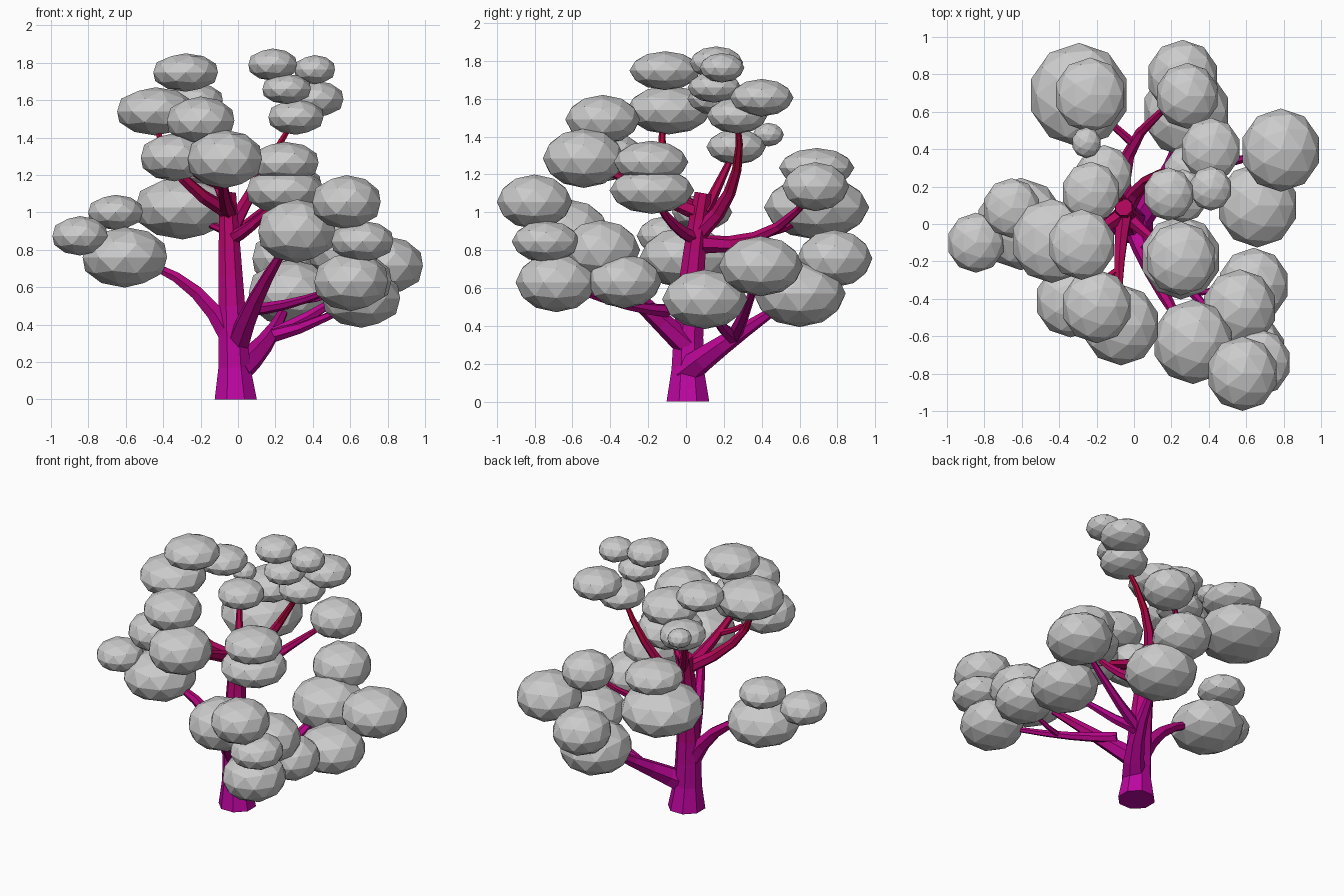
import bpy, bmesh, math
from mathutils import Vector

if "Cube" in bpy.data.objects:
    bpy.data.objects.remove(bpy.data.objects["Cube"])

# Bark colours, fading from magenta at the base to crimson at the top
BANDS = 10
bark = []
for i in range(BANDS):
    t = i / (BANDS - 1)
    m = bpy.data.materials.new("bark_%d" % i)
    m.diffuse_color = (0.52 - 0.1 * t, 0.002, 0.36 - 0.32 * t, 1)
    m.use_nodes = True
    m.node_tree.nodes["Principled BSDF"].inputs["Base Color"].default_value = m.diffuse_color
    bark.append(m)


def finish(bm, name):
    me = bpy.data.meshes.new(name)
    bm.to_mesh(me)
    bm.free()
    ob = bpy.data.objects.new(name, me)
    bpy.context.collection.objects.link(ob)
    return ob


def bend(a, c, b, t):
    """Point on the quadratic curve from a to b pulled towards c."""
    return a * (1 - t) ** 2 + c * (2 * t * (1 - t)) + b * t * t


def limb(name, start, pull, end, r0, r1, steps=5, sides=6, flare=0):
    """Tapered faceted limb along a bent path, optionally flared at its foot."""
    bm = bmesh.new()
    a, c, b = Vector(start), Vector(pull), Vector(end)
    rings = []
    for i in range(steps + 1):
        t = i / steps
        p = bend(a, c, b, t)
        tangent = (c - a) * (1 - t) + (b - c) * t
        if i == 0 and a.z == 0:
            tangent = Vector((0, 0, 1))
        q = Vector((0, 0, 1)).rotation_difference(tangent)
        r = r0 + (r1 - r0) * t + (flare if i == 0 else 0)
        rings.append([bm.verts.new(p + q @ Vector((r * math.cos(w), r * math.sin(w), 0)))
                      for w in (math.tau * (k + 0.5) / sides for k in range(sides))])
    for lo, hi in zip(rings, rings[1:]):
        for k in range(sides):
            j = (k + 1) % sides
            bm.faces.new((lo[k], lo[j], hi[j], hi[k]))
    bm.faces.new(rings[0][::-1])
    bm.faces.new(rings[-1])
    for f in bm.faces:
        band = int(f.calc_center_median().z / 1.4 * BANDS)
        f.material_index = max(0, min(BANDS - 1, band))
    ob = finish(bm, name)
    for m in bark:
        ob.data.materials.append(m)


def leaf_clump(name, x, y, z, r, flat=0.69):
    """Flattened low-poly ball."""
    bm = bmesh.new()
    bmesh.ops.create_icosphere(bm, subdivisions=2, radius=r)
    bmesh.ops.scale(bm, vec=(1.01, 1.05, flat), verts=bm.verts)
    finish(bm, name + "_foliage").location = (x, y, z)


def bough(name, start, pull, thick, clumps, forks=0):
    """Branch ending in the first clump, with forks to the next ones."""
    a, c = Vector(start), Vector(pull)
    end = Vector(clumps[0][:3])
    limb(name + "_branch", a, c, end, thick, 0.012)
    mid = bend(a, c, end, 0.5)
    for k in range(1, forks + 1):
        tip = Vector(clumps[k][:3])
        droop = (mid + tip) / 2 - Vector((0, 0, 0.05))
        limb(name + "_fork", mid, droop, tip, thick * 0.5, 0.012, 3)
    for cl in clumps:
        leaf_clump(name, *cl)


# Trunk
limb("trunk", (-.012, .01, 0), (-.04, 0, .6), (-.055, .09, 1.1), .1, .048, 7, 8, .022)

# Low boughs
bough("left", (-.05, .01, .34), (-.22, 0, .68), .06,
      [(-.605, 0, .76, .235), (-.655, .085, 1, .152, .62), (-.845, -.1, .875, .153)])
bough("front", (0, 0, .3), (.1, -.32, .6), .065,
      [(.315, -.63, .9, .215, .79), (.58, -.8, 1.055, .19, .76), (.565, -.45, .8, .198, .8)])
bough("front_right", (.06, -.1, .48), (.3, -.35, .49), .036,
      [(.605, -.685, .63, .205, .77), (.64, -.325, .635, .188, .76),
       (.665, -.74, .845, .172, .64)], 1)
bough("low_right", (0, 0, .16), (.2, .2, .31), .08,
      [(.28, .6, .57, .232, .76), (.66, .1, .54, .215, .73), (.785, .395, .715, .212, .75),
       (.26, .785, .755, .19, .8)], 2)

# Middle boughs
bough("back", (-.04, .08, .83), (-.13, .48, .8), .05,
      [(.285, .685, 1.135, .168, .77), (-.295, .69, 1.025, .265, .64),
       (-.235, .69, 1.235, .19, .55)], 1)
bough("right", (-.04, .05, .86), (.1, -.1, .92), .04,
      [(.25, -.18, 1.115, .213, .58), (.25, -.185, 1.265, .188, .6)])

# Crown boughs
bough("crown_front", (-.05, .06, 1), (-.1, -.25, 1.13), .045,
      [(-.07, -.54, 1.285, .206, .76), (-.34, -.41, 1.295, .187), (-.2, -.44, 1.49, .188)], 1)
bough("crown_left", (-.05, .06, 1), (-.43, -.22, 1.2), .042,
      [(-.44, -.09, 1.54, .215, .6), (-.28, -.11, 1.748, .18, .57)])
bough("crown_back", (-.04, .1, 1), (-.15, .2, 1.2), .033,
      [(-.16, .265, 1.345, .15, .62), (-.23, .17, 1.6, .155, .58), (-.255, .435, 1.41, .078, .8)])
bough("crown_right", (-.04, .08, .9), (.07, .33, 1.12), .046,
      [(.31, .27, 1.51, .153, .62), (.41, .4, 1.605, .16, .62), (.26, .15, 1.66, .135, .6),
       (.185, .16, 1.79, .135, .64), (.41, .19, 1.763, .113)])
